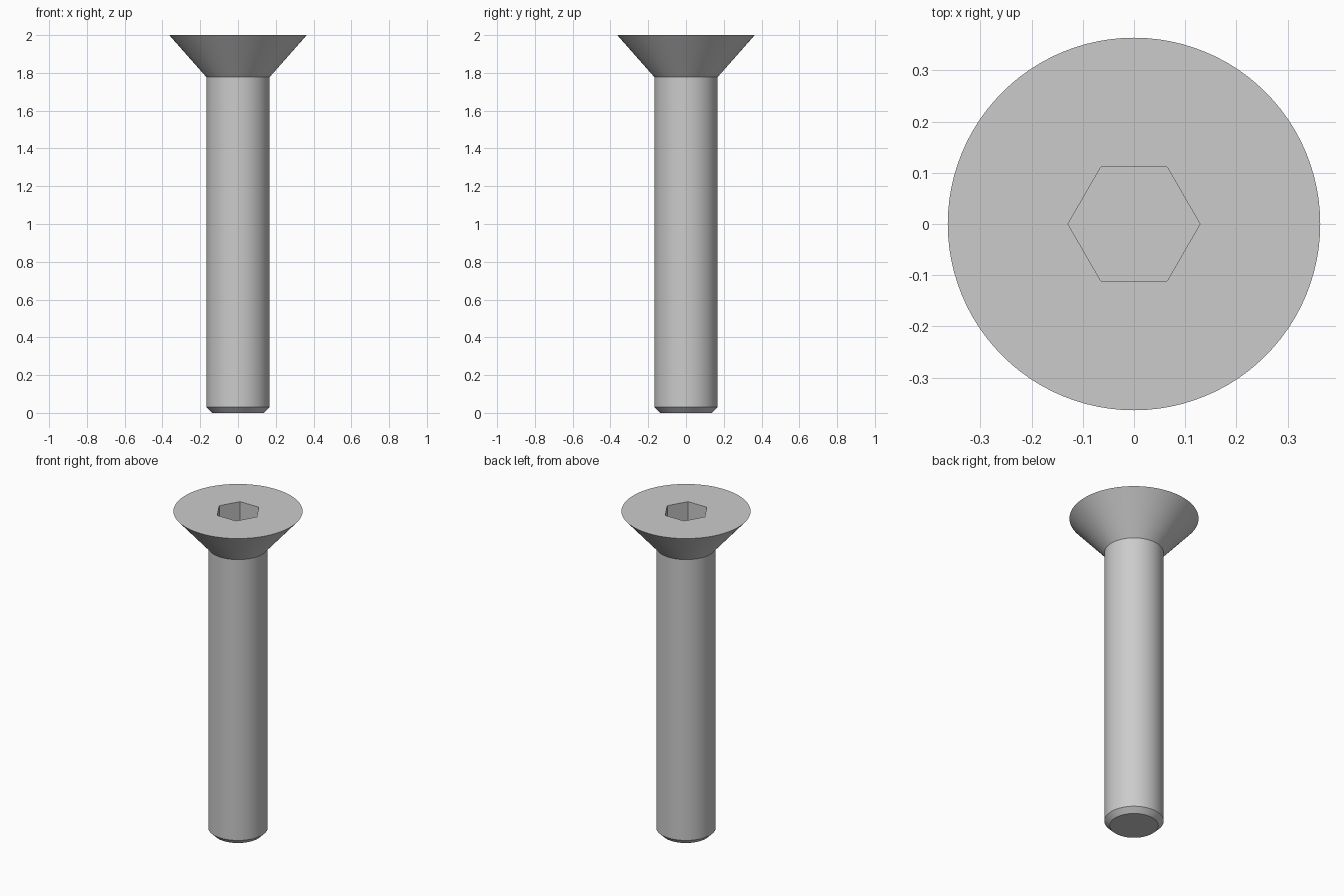
import bpy, bmesh, math

cube = bpy.data.objects.get("Cube")
if cube:
    bpy.data.objects.remove(cube, do_unlink=True)

SIDES = 96
SHANK_R = 0.167
HEAD_BASE = 1.777

steel = bpy.data.materials.new("grey steel")
steel.use_nodes = True
grey = (0.6, 0.6, 0.6, 1)
steel.diffuse_color = grey
steel.node_tree.nodes["Principled BSDF"].inputs["Base Color"].default_value = grey


def stacked_rings(name, rings, cap_first=False, cap_last=False):
    """Join (sides, radius, height) rings into one surface, with optional caps."""
    bm = bmesh.new()
    loops = []
    for sides, radius, z in rings:
        verts = [bm.verts.new((radius * math.cos(math.tau * i / sides),
                               radius * math.sin(math.tau * i / sides), z))
                 for i in range(sides)]
        loops.append([bm.edges.new((verts[i - 1], verts[i])) for i in range(sides)])
    for a, b in zip(loops, loops[1:]):
        bmesh.ops.bridge_loops(bm, edges=a + b)
    for cap, loop in ((cap_first, loops[0]), (cap_last, loops[-1])):
        if cap:
            bmesh.ops.contextual_create(bm, geom=loop)
    bmesh.ops.recalc_face_normals(bm, faces=bm.faces)
    mesh = bpy.data.meshes.new(name)
    bm.to_mesh(mesh)
    bm.free()
    mesh.materials.append(steel)
    obj = bpy.data.objects.new(name, mesh)
    bpy.context.collection.objects.link(obj)
    bpy.ops.object.select_all(action="DESELECT")
    obj.select_set(True)
    bpy.context.view_layer.objects.active = obj
    bpy.ops.object.shade_smooth_by_angle(angle=math.radians(25))
    return obj


# Plain shank with a chamfered tip
stacked_rings("shank", [(SIDES, 0.137, 0), (SIDES, SHANK_R, 0.03),
                        (SIDES, SHANK_R, HEAD_BASE)], cap_first=True)

# Countersunk head, flat top and hexagonal socket
stacked_rings("countersunk_head", [(SIDES, SHANK_R, HEAD_BASE), (SIDES, 0.364, 2),
                                   (6, 0.129, 2), (6, 0.129, 1.875)], cap_last=True)
